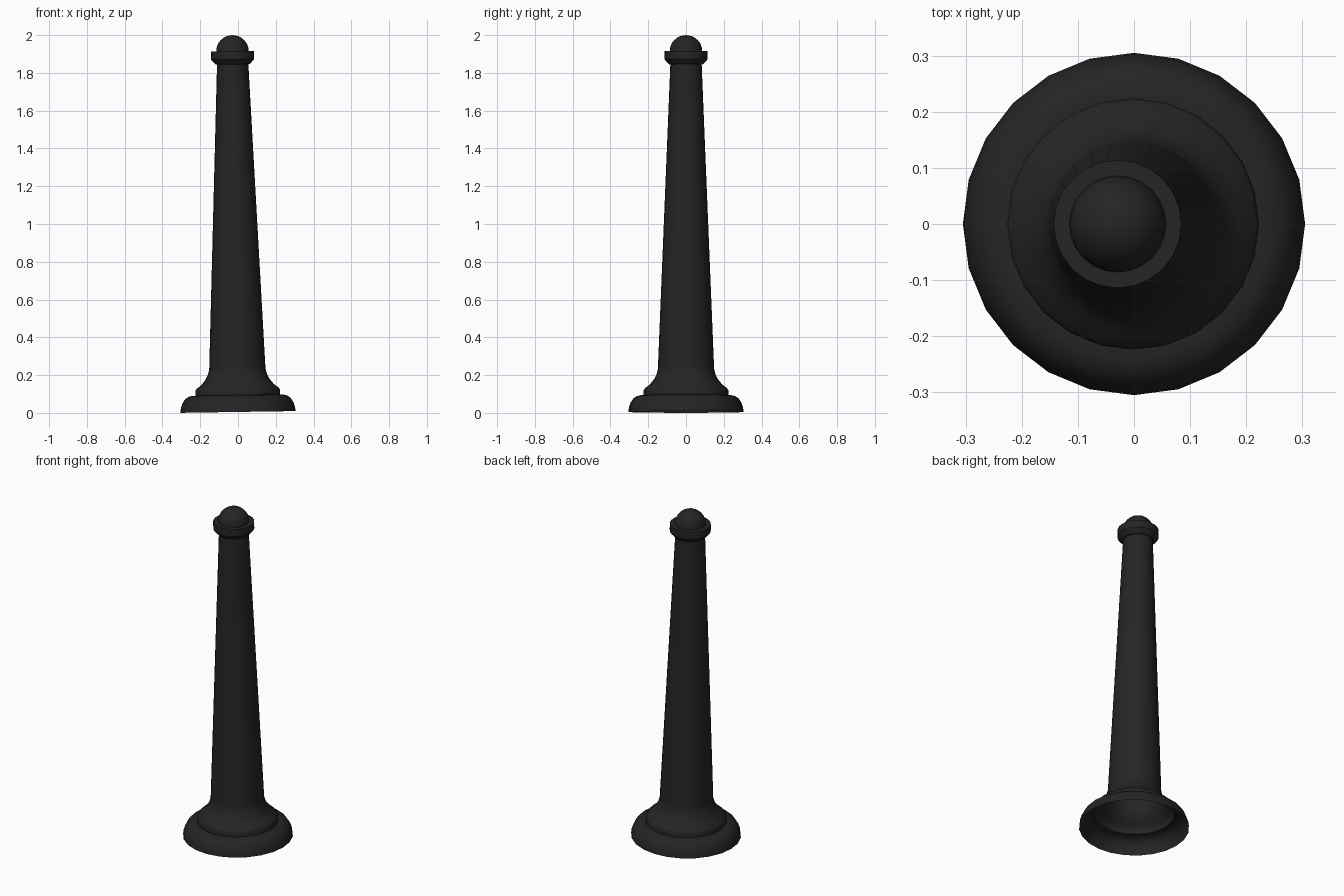
import bpy, bmesh, math
from mathutils import Matrix

if "Cube" in bpy.data.objects:
    bpy.data.objects.remove(bpy.data.objects["Cube"])

SIDES = 24
iron = bpy.data.materials.new("black iron")
iron.diffuse_color = (0.018, 0.018, 0.018, 1)
iron.use_nodes = True
iron.node_tree.nodes["Principled BSDF"].inputs["Base Color"].default_value = iron.diffuse_color

# the whole post leans slightly towards -x
LEAN = Matrix.Translation((0, 0, 0.005)) @ Matrix.Rotation(-0.0153, 4, 'Y')


def lathe(name, profile):
    """Spin a list of (radius, height) into an open shell."""
    bm = bmesh.new()
    rings = []
    for r, z in profile:
        if r < 1e-5:
            rings.append([bm.verts.new((0, 0, z))] * SIDES)
        else:
            rings.append([bm.verts.new((r * math.cos(2 * math.pi * i / SIDES),
                                        r * math.sin(2 * math.pi * i / SIDES), z))
                          for i in range(SIDES)])
    for a, b in zip(rings, rings[1:]):
        for i in range(SIDES):
            j = (i + 1) % SIDES
            quad = [a[i], a[j], b[j], b[i]]
            bm.faces.new(list(dict.fromkeys(quad)))
    bm.transform(LEAN)
    me = bpy.data.meshes.new(name)
    bm.to_mesh(me)
    bm.free()
    me.materials.append(iron)
    ob = bpy.data.objects.new(name, me)
    bpy.context.collection.objects.link(ob)
    bpy.ops.object.select_all(action='DESELECT')
    ob.select_set(True)
    bpy.context.view_layer.objects.active = ob
    bpy.ops.object.shade_smooth_by_angle(angle=math.radians(35))
    return ob


# hollow rounded foot with a stepped plinth and a flared neck
foot = [(0.305, 0.0), (0.302, 0.024), (0.293, 0.05), (0.279, 0.071),
        (0.26, 0.084), (0.238, 0.089), (0.224, 0.089),
        (0.224, 0.115), (0.218, 0.125)]
neck = [(0.218, 0.125), (0.192, 0.145), (0.17, 0.172), (0.157, 0.197), (0.149, 0.226)]
lathe("foot", foot + neck[1:])

# tapered shaft
lathe("shaft", [(0.149, 0.226), (0.083, 1.84)])

# collar with a sloped underside
lathe("collar", [(0.083, 1.84), (0.090, 1.84), (0.114, 1.867), (0.114, 1.91), (0.085, 1.91)])

# domed cap
dome = [(0.086 * math.cos(t * math.pi / 16), 1.91 + 0.085 * math.sin(t * math.pi / 16))
        for t in range(8)] + [(0, 1.995)]
lathe("dome_cap", dome)
